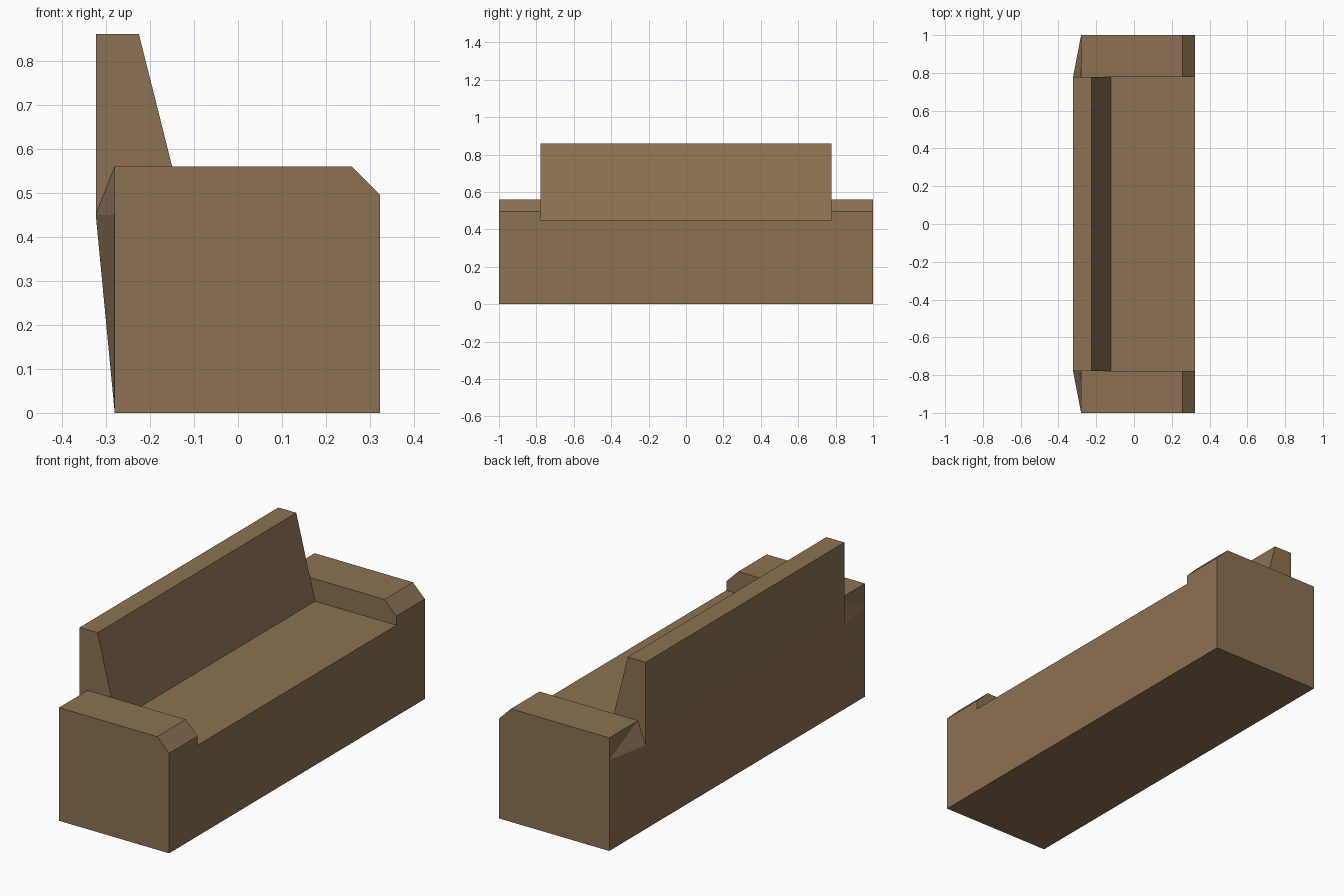
import bpy
import bmesh

if "Cube" in bpy.data.objects:
    bpy.data.objects.remove(bpy.data.objects["Cube"])

BACK, FRONT = -0.323, 0.323   # deepest back and front planes
END_BACK = -0.28              # back plane at the outer ends
INNER = 0.777                 # inner side of the armrests
SEAT, ARM, TOP = 0.45, 0.56, 0.86

brown = bpy.data.materials.new("brown upholstery")
brown.diffuse_color = (0.263, 0.165, 0.084, 1.0)
brown.use_nodes = True
brown.node_tree.nodes["Principled BSDF"].inputs["Base Color"].default_value = brown.diffuse_color


def hull(name, points):
    """Flat-faced convex solid around a few corner points."""
    bm = bmesh.new()
    for p in points:
        bm.verts.new(p)
    bmesh.ops.convex_hull(bm, input=bm.verts[:])
    bmesh.ops.dissolve_limit(bm, angle_limit=0.001, verts=bm.verts[:], edges=bm.edges[:])
    bmesh.ops.recalc_face_normals(bm, faces=bm.faces[:])
    mesh = bpy.data.meshes.new(name)
    bm.to_mesh(mesh)
    bm.free()
    mesh.materials.append(brown)
    obj = bpy.data.objects.new(name, mesh)
    bpy.context.collection.objects.link(obj)
    return obj


def prism(name, profile, y0, y1):
    """Side profile (x, z) extended along y."""
    return hull(name, [(x, y, z) for x, z in profile for y in (y0, y1)])


# Seat base, its back bulging out at seat height
hull("seat_base",
     [(x, y, z) for x in (END_BACK, FRONT) for y in (-1, 1) for z in (0, SEAT)]
     + [(BACK, y, SEAT) for y in (-INNER, INNER)])

# Backrest with a sloped front
prism("backrest",
      [(BACK, SEAT), (BACK, TOP), (-0.225, TOP), (-0.122, SEAT)], -INNER, INNER)

# Armrests with a chamfered front, and the wedge joining each to the backrest
for side, s in (("left", -1), ("right", 1)):
    prism(side + "_armrest",
          [(END_BACK, SEAT), (FRONT, SEAT), (FRONT, 0.495), (0.258, ARM), (END_BACK, ARM)],
          s * INNER, s)
    hull(side + "_armrest_wedge",
         [(END_BACK, s * INNER, SEAT), (END_BACK, s * INNER, ARM),
          (BACK, s * INNER, SEAT), (END_BACK, s, SEAT)])
